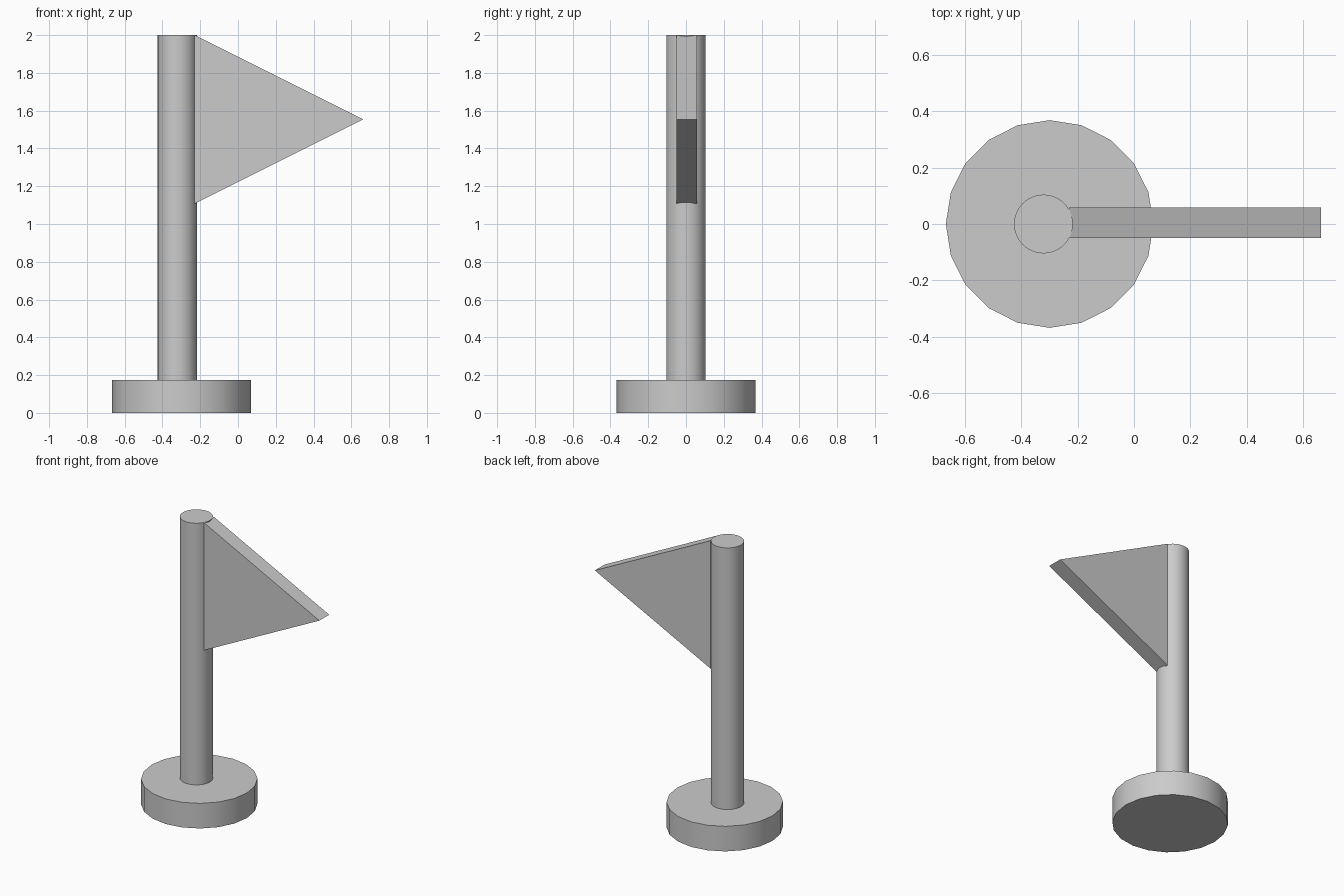
import bpy, bmesh, math
from mathutils import Vector

if "Cube" in bpy.data.objects:
    bpy.data.objects.remove(bpy.data.objects["Cube"])


def prism(name, profile, extrude):
    """Extrude a flat outline into a closed solid."""
    bm = bmesh.new()
    face = bm.faces.new([bm.verts.new(p) for p in profile])
    result = bmesh.ops.extrude_face_region(bm, geom=[face], use_keep_orig=True)
    moved = [g for g in result["geom"] if isinstance(g, bmesh.types.BMVert)]
    bmesh.ops.translate(bm, verts=moved, vec=Vector(extrude))
    bmesh.ops.recalc_face_normals(bm, faces=bm.faces)
    mesh = bpy.data.meshes.new(name)
    bm.to_mesh(mesh)
    bm.free()
    obj = bpy.data.objects.new(name, mesh)
    bpy.context.collection.objects.link(obj)
    return obj


def disc(name, x, radius, z0, z1, sides):
    """Upright cylinder with smooth sides and crisp rims."""
    ring = [(x + radius * math.cos(i * math.tau / sides),
             radius * math.sin(i * math.tau / sides), z0) for i in range(sides)]
    obj = prism(name, ring, (0, 0, z1 - z0))
    bpy.ops.object.select_all(action='DESELECT')
    obj.select_set(True)
    bpy.context.view_layer.objects.active = obj
    bpy.ops.object.shade_smooth_by_angle(angle=math.radians(30))
    return obj


# Round foot, 20 sides
disc("base", -0.299, 0.368, 0.0, 0.175, 20)

# Upright pole
disc("pole", -0.321, 0.104, 0.17, 2.0, 64)

# Triangular pennant, its inner edge just inside the pole
prism("flag", [(-0.23, -0.049, 2.0), (-0.23, -0.049, 1.108), (0.662, -0.049, 1.554)],
      (0, 0.108, 0))
